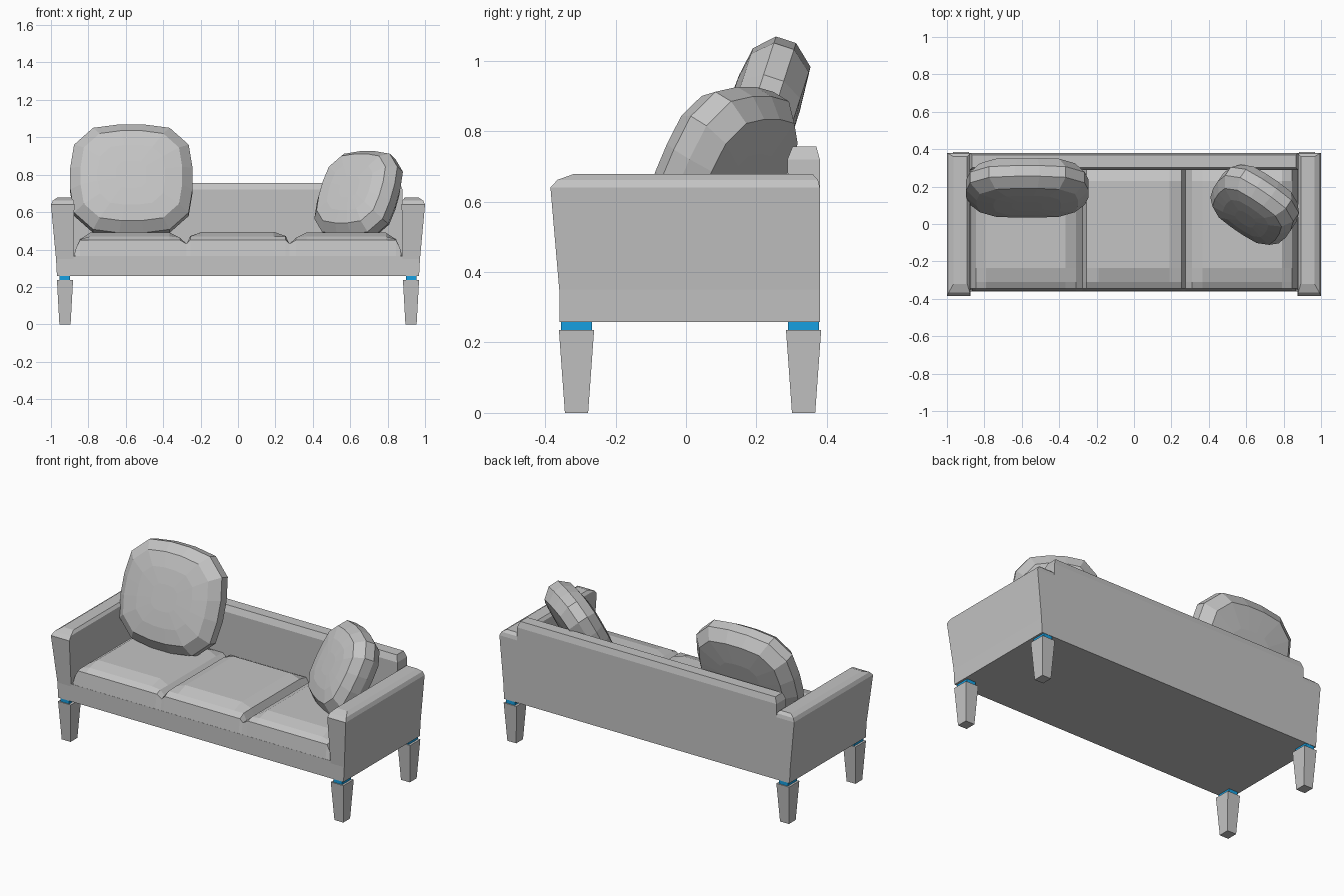
import bpy, bmesh, math
from mathutils import Matrix, Vector

cube = bpy.data.objects.get("Cube")
if cube:
    bpy.data.objects.remove(cube, do_unlink=True)


def material(name, rgb):
    m = bpy.data.materials.new(name)
    m.use_nodes = True
    m.diffuse_color = (*rgb, 1)
    m.node_tree.nodes["Principled BSDF"].inputs["Base Color"].default_value = (*rgb, 1)
    return m


grey = material("grey fabric", (0.55, 0.55, 0.55))
blue = material("blue collar", (0.008, 0.35, 0.75))


def finish(bm, name, mat, matrix=None):
    bmesh.ops.recalc_face_normals(bm, faces=bm.faces)
    if matrix:
        bm.transform(matrix)
        if matrix.determinant() < 0:
            bmesh.ops.reverse_faces(bm, faces=bm.faces)
    me = bpy.data.meshes.new(name)
    bm.to_mesh(me)
    bm.free()
    me.materials.append(mat)
    ob = bpy.data.objects.new(name, me)
    bpy.context.collection.objects.link(ob)
    return ob


def loft(name, rings, mat, matrix=None):
    """Skin a stack of equal-length point rings and cap both ends."""
    bm = bmesh.new()
    loops = [[bm.verts.new(p) for p in ring] for ring in rings]
    n = len(loops[0])
    for a, b in zip(loops, loops[1:]):
        for i in range(n):
            j = (i + 1) % n
            bm.faces.new((a[i], a[j], b[j], b[i]))
    bm.faces.new(loops[0])
    bm.faces.new(loops[-1])
    return finish(bm, name, mat, matrix)


def rect(z, x0, x1, y0, y1):
    return [(x0, y0, z), (x1, y0, z), (x1, y1, z), (x0, y1, z)]


def mirror(side):
    return Matrix.Scale(side, 4, Vector((1, 0, 0)))


# Frame: base and backrest with chamfered top
loft("base", [rect(0.258, -0.9, 0.9, -0.36, 0.375),
              rect(0.365, -0.9, 0.9, -0.36, 0.375)], grey)
loft("backrest", [rect(0.258, -0.88, 0.88, 0.3, 0.38),
                  rect(0.72, -0.88, 0.88, 0.288, 0.38),
                  rect(0.757, -0.865, 0.865, 0.303, 0.37)], grey)

# Arms, legs and collars, mirrored left and right
for side, label in ((1, "left"), (-1, "right")):
    m = mirror(side)
    loft(label + "_arm", [rect(0.258, 0.88, 0.968, -0.36, 0.38),
                          rect(0.35, 0.88, 0.973, -0.36, 0.38),
                          rect(0.64, 0.875, 1.0, -0.385, 0.38),
                          rect(0.662, 0.878, 0.99, -0.365, 0.375),
                          rect(0.678, 0.892, 0.965, -0.32, 0.36)], grey, m)
    for y, end in ((-0.311, "front"), (0.334, "back")):
        loft(f"{label}_{end}_leg", [rect(0, 0.895, 0.955, y - 0.033, y + 0.033),
                                    rect(0.236, 0.882, 0.968, y - 0.05, y + 0.05)], grey, m)
        loft(f"{label}_{end}_collar", [rect(0.236, 0.897, 0.955, y - 0.044, y + 0.044),
                                       rect(0.259, 0.897, 0.955, y - 0.044, y + 0.044)], blue, m)


# Seat cushions: a height grid from an x profile and a shared y profile
DEPTH = [(-0.36, 0.36), (-0.345, 0.45), (-0.31, 0.47), (-0.235, 0.495),
         (0.23, 0.495), (0.295, 0.46)]


def cushion(name, profile, matrix=None):
    bm = bmesh.new()
    grid = [[bm.verts.new((x, y, min(zx, zy))) for y, zy in DEPTH] for x, zx in profile]
    for a, b in zip(grid, grid[1:]):
        for j in range(len(DEPTH) - 1):
            bm.faces.new((a[j], b[j], b[j + 1], a[j + 1]))
    rim = [e for e in bm.edges if e.is_boundary]
    skirt = bmesh.ops.extrude_edge_only(bm, edges=rim)["geom"]
    for v in skirt:
        if isinstance(v, bmesh.types.BMVert):
            v.co.z = 0.35
    bmesh.ops.holes_fill(bm, edges=[e for e in bm.edges if e.is_boundary])
    finish(bm, name, grey, matrix)


cushion("middle_cushion", [(-0.275, 0.43), (-0.255, 0.472), (-0.19, 0.495),
                           (0.19, 0.495), (0.255, 0.472), (0.275, 0.43)])
SIDE = [(0.275, 0.43), (0.31, 0.463), (0.365, 0.49), (0.79, 0.49),
        (0.845, 0.455), (0.865, 0.41), (0.88, 0.36)]
cushion("left_cushion", SIDE)
cushion("right_cushion", SIDE, mirror(-1))


# Pillows: rounded-square rings stacked through the thickness
def pillow(name, width, height, thick, centre, turn, lean):
    def ring(scale, depth):
        pts = []
        for i in range(16):
            a = math.tau * (i + 0.5) / 16
            c, s = math.cos(a), math.sin(a)
            r = scale / (abs(c) ** 3.4 + abs(s) ** 3.4) ** (1 / 3.4)
            pts.append((r * c * width / 2, depth * thick / 2, r * s * height / 2))
        return pts
    rings = [ring(s, d) for s, d in ((0.25, -1), (0.55, -0.96), (0.83, -0.82), (1, -0.3),
                                     (1, 0.3), (0.83, 0.9), (0.4, 1))]
    m = (Matrix.Translation(centre) @ Matrix.Rotation(math.radians(turn), 4, "Z")
         @ Matrix.Rotation(math.radians(-lean), 4, "X"))
    loft(name, rings, grey, m)


pillow("large_pillow", 0.655, 0.61, 0.2, (-0.57, 0.19, 0.77), 0, 18)
pillow("small_pillow", 0.47, 0.5, 0.2, (0.645, 0.1, 0.69), -34, 27)
